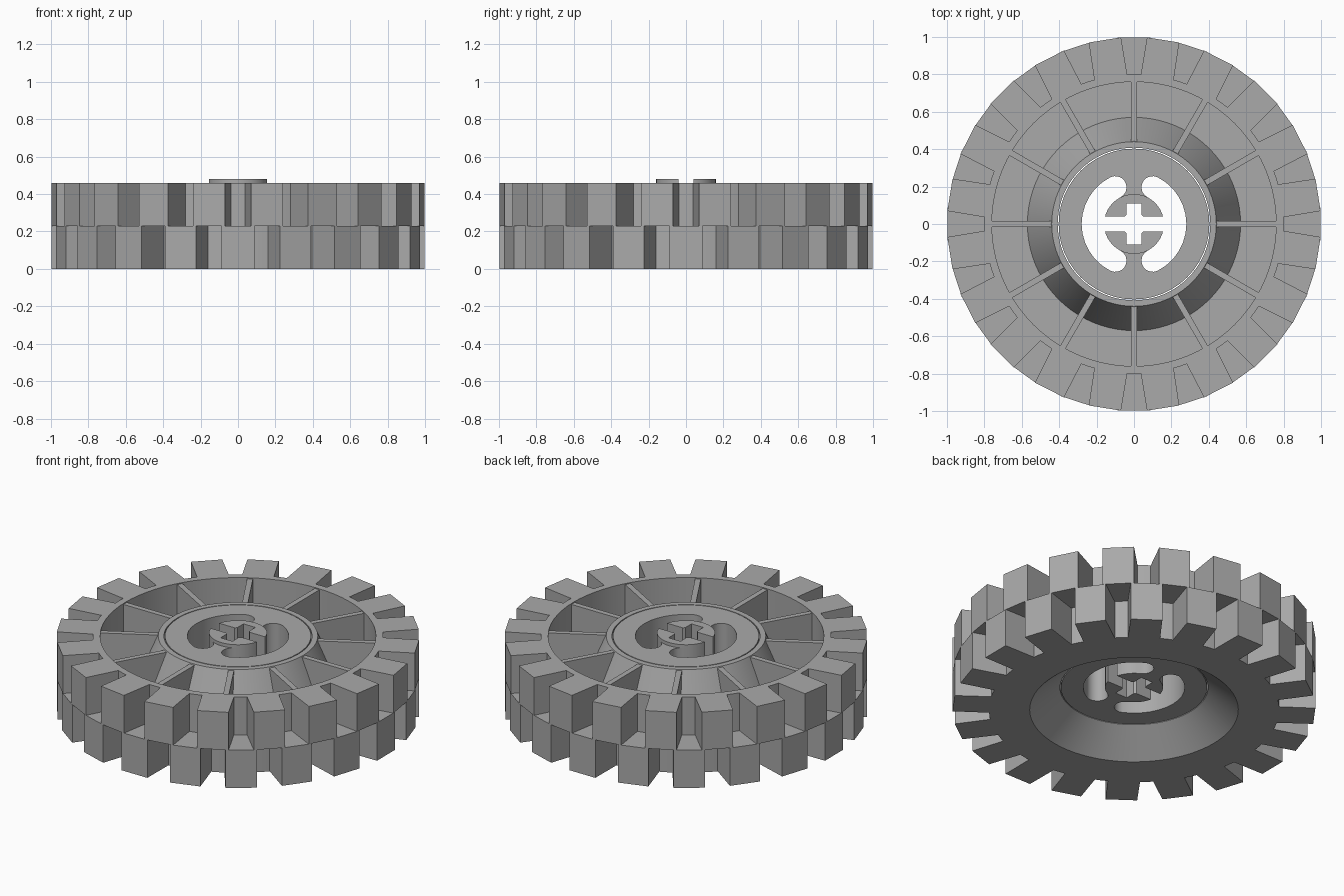
import bpy, bmesh
from math import sin, cos, pi, radians
from mathutils import Matrix

cube = bpy.data.objects.get("Cube")
if cube:
    bpy.data.objects.remove(cube, do_unlink=True)

grey = bpy.data.materials.new("light grey plastic")
grey.use_nodes = True
grey.diffuse_color = (0.4, 0.4, 0.4, 1)
grey.node_tree.nodes["Principled BSDF"].inputs["Base Color"].default_value = (0.4, 0.4, 0.4, 1)

TOP, MID, FLOOR, HUB_BASE = 0.46, 0.23, 0.15, 0.14
TEETH, RIBS = 20, 12


def polar(r, deg):
    return r * cos(radians(deg)), r * sin(radians(deg))


def finish(name, bm, smooth=False):
    bmesh.ops.recalc_face_normals(bm, faces=bm.faces)
    mesh = bpy.data.meshes.new(name)
    bm.to_mesh(mesh)
    bm.free()
    mesh.materials.append(grey)
    obj = bpy.data.objects.new(name, mesh)
    bpy.context.collection.objects.link(obj)
    if smooth:
        shade(obj)
    return obj


def shade(obj):
    bpy.ops.object.select_all(action='DESELECT')
    obj.select_set(True)
    bpy.context.view_layer.objects.active = obj
    bpy.ops.object.shade_smooth_by_angle(angle=radians(30))


def add_prism(bm, outline, z0, z1):
    """Extrude a flat outline between two heights."""
    low = [bm.verts.new((x, y, z0)) for x, y in outline]
    high = [bm.verts.new((x, y, z1)) for x, y in outline]
    bm.faces.new(low)
    bm.faces.new(high)
    n = len(outline)
    for i in range(n):
        j = (i + 1) % n
        bm.faces.new((low[i], low[j], high[j], high[i]))


def prism(name, outline, z0, z1):
    bm = bmesh.new()
    add_prism(bm, outline, z0, z1)
    return finish(name, bm)


def circle(r, n):
    return [polar(r, 360 * i / n) for i in range(n)]


def cut(obj, cutters):
    """Subtract the cutters and bake the result."""
    for c in cutters:
        mod = obj.modifiers.new("cut", 'BOOLEAN')
        mod.operation, mod.solver, mod.object = 'DIFFERENCE', 'EXACT', c
    graph = bpy.context.evaluated_depsgraph_get()
    baked = bpy.data.meshes.new_from_object(obj.evaluated_get(graph))
    obj.modifiers.clear()
    obj.data = baked
    shade(obj)


# Wheel body: lathed rim, recessed floor and conical hub shell
profile = [(0.8, 0), (0.575, 0), (0.408, HUB_BASE), (0.408, TOP), (0.44, TOP),
           (0.57, FLOOR), (0.76, FLOOR), (0.76, TOP), (0.8, TOP)]
STEPS = 80
bm = bmesh.new()
rings = []
for s in range(STEPS):
    ring = []
    for r, z in profile:
        x, y = polar(r, 360 * s / STEPS)
        ring.append(bm.verts.new((x, y, z)))
    rings.append(ring)
for s in range(STEPS):
    a, b = rings[s], rings[(s + 1) % STEPS]
    for i in range(len(profile)):
        j = (i + 1) % len(profile)
        bm.faces.new((a[i], b[i], b[j], a[j]))
finish("wheel_body", bm, smooth=True)

# Two staggered rows of tapered teeth
pitch = 360 / TEETH
for name, z0, z1, offset in (("lower_teeth", 0, MID, 0), ("upper_teeth", MID, TOP, pitch / 2)):
    bm = bmesh.new()
    for k in range(TEETH):
        a = k * pitch + offset
        add_prism(bm, [polar(0.785, a - 6.5), polar(1, a - 5),
                       polar(1, a + 5), polar(0.785, a + 6.5)], z0, z1)
    finish(name, bm)

# Radial ribs between hub shell and rim
bm = bmesh.new()
for k in range(RIBS):
    start = len(bm.verts)
    add_prism(bm, [(0.425, -0.016), (0.77, -0.016), (0.77, 0.016), (0.425, 0.016)],
              FLOOR - 0.01, TOP - 0.006)
    bm.verts.ensure_lookup_table()
    bmesh.ops.rotate(bm, verts=bm.verts[start:], cent=(0, 0, 0),
                     matrix=Matrix.Rotation(2 * pi * k / RIBS, 3, 'Z'))
finish("ribs", bm)

# Cutters: curved side slots with round ends, and the axle cross
END = 63


def slot_outline(side):
    pts = [polar(0.28, -END + i * 2 * END / 12) for i in range(13)]
    cx, cy = polar(0.22, END)
    cap = [(cx + 0.06 * cos(radians(END + t)), cy + 0.06 * sin(radians(END + t)))
           for t in range(20, 180, 20)]
    pts += cap
    pts += [polar(0.16, END - i * 2 * END / 14) for i in range(15)]
    pts += [(x, -y) for x, y in reversed(cap)]
    return [(side * x, y) for x, y in pts]


slots = [prism("slot_cutter", slot_outline(s), 0, 1) for s in (1, -1)]
cross = [(0.2, -0.04), (0.2, 0.04), (0.05, 0.04), (0.04, 0.05), (0.04, 0.11)]
cross += [(-x, y) for x, y in reversed(cross[1:])]
cross += [(x, -y) for x, y in reversed(cross[2:-2])]
# Closing points of the cross on the lower left and right
cross = cross[1:5] + [(-x, y) for x, y in reversed(cross[1:5])]
cross += [(x, -y) for x, y in reversed(cross)]
axle = prism("axle_cutter", cross, 0, 1)

# Hub disc and the split axle collar standing on it
hub = prism("hub_disc", circle(0.403, 48), HUB_BASE, TOP)
cut(hub, slots + [axle])
collar = prism("axle_collar", circle(0.16, 40), TOP - 0.002, 0.48)
cut(collar, [axle])

for c in slots + [axle]:
    bpy.data.objects.remove(c, do_unlink=True)
